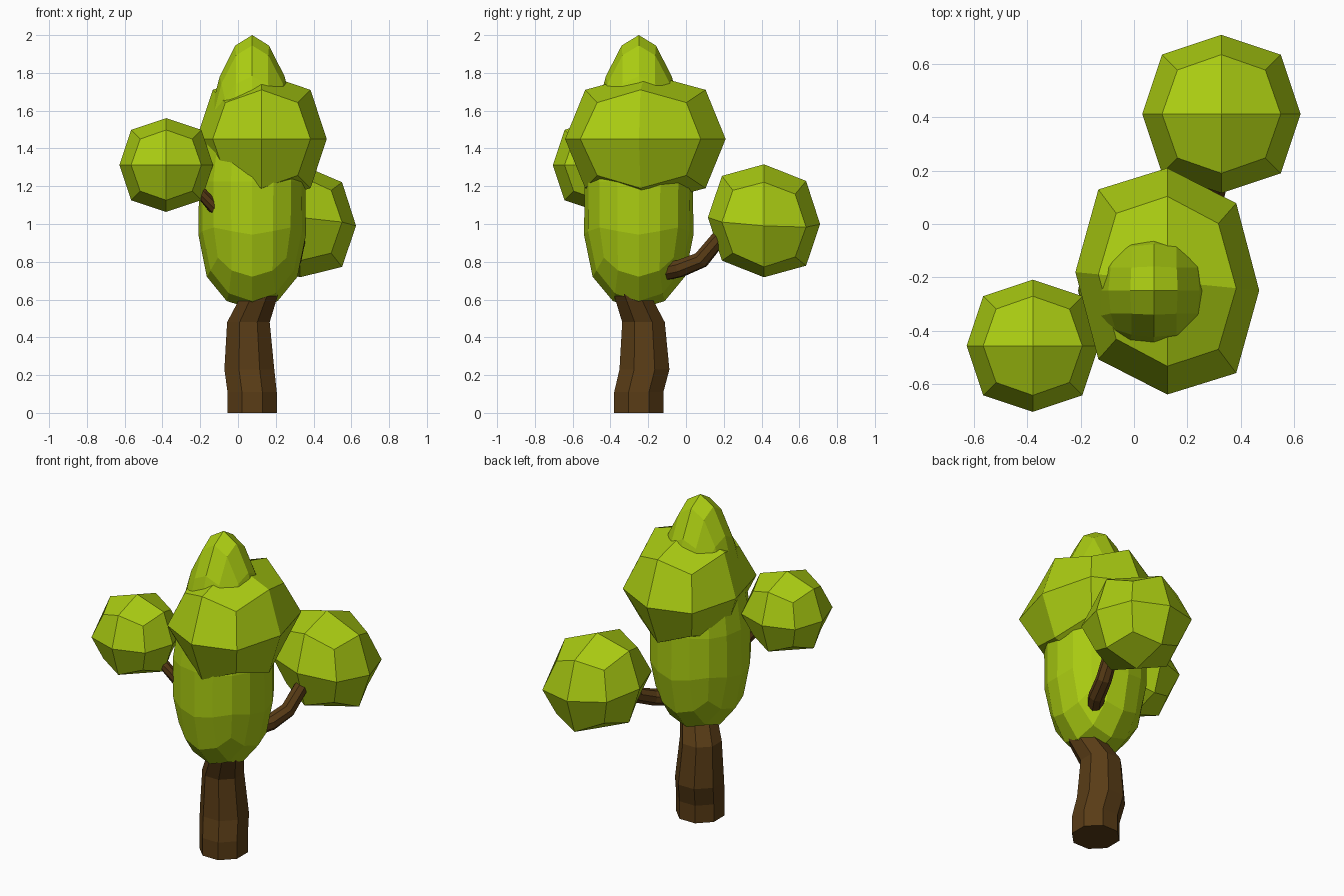
import bpy, bmesh, math
from mathutils import Vector

if "Cube" in bpy.data.objects:
    bpy.data.objects.remove(bpy.data.objects["Cube"])


def material(name, color):
    m = bpy.data.materials.new(name)
    m.diffuse_color = color
    m.use_nodes = True
    m.node_tree.nodes["Principled BSDF"].inputs["Base Color"].default_value = m.diffuse_color
    return m


LEAF = material("leaf_green", (0.40, 0.60, 0.006, 1))
BARK = material("bark_brown", (0.10, 0.045, 0.008, 1))


def link(name, mesh, mat):
    ob = bpy.data.objects.new(name, mesh)
    bpy.context.collection.objects.link(ob)
    mesh.materials.clear()
    mesh.materials.append(mat)
    for p in mesh.polygons:
        p.use_smooth = False
        p.material_index = 0
    return ob


def blob(name, center, half, level=1, taper=1.0, warp=None):
    """Subdivided cube, scaled to an exact bounding box and then warped."""
    bm = bmesh.new()
    bmesh.ops.create_cube(bm, size=2)
    for v in bm.verts:
        if v.co.z > 0:
            v.co.x *= taper
            v.co.y *= taper
    me = bpy.data.meshes.new(name)
    bm.to_mesh(me)
    bm.free()
    ob = link(name, me, LEAF)
    mod = ob.modifiers.new("subdivide", 'SUBSURF')
    mod.levels = level
    mod.use_limit_surface = False
    dg = bpy.context.evaluated_depsgraph_get()
    out = bpy.data.meshes.new_from_object(ob.evaluated_get(dg))
    ob.modifiers.clear()
    ob.data = out
    top = [max(abs(v.co[i]) for v in out.vertices) for i in range(3)]
    for v in out.vertices:
        d = Vector([v.co[i] / top[i] * half[i] for i in range(3)])
        if warp:
            d = warp(d)
        v.co = Vector(center) + d
    return ob


def limb(name, path, sides=8, level_rings=False):
    """Faceted tube through (x, y, z, radius) points."""
    bm = bmesh.new()
    pts = [Vector(p[:3]) for p in path]
    rings = []
    for i, p in enumerate(pts):
        t = (pts[min(i + 1, len(pts) - 1)] - pts[max(i - 1, 0)]).normalized()
        if level_rings:
            t = Vector((0, 0, 1))
        a = Vector((0, 1, 0)) if abs(t.z) > 0.95 else Vector((0, 0, 1))
        u = a.cross(t).normalized()
        w = t.cross(u)
        ring = []
        for k in range(sides):
            ang = 2 * math.pi * (k + 0.5) / sides
            ring.append(bm.verts.new(p + (u * math.cos(ang) + w * math.sin(ang)) * path[i][3]))
        rings.append(ring)
    for r0, r1 in zip(rings, rings[1:]):
        for k in range(sides):
            j = (k + 1) % sides
            bm.faces.new((r0[k], r0[j], r1[j], r1[k]))
    bm.faces.new(rings[0][::-1])
    bm.faces.new(rings[-1])
    bmesh.ops.recalc_face_normals(bm, faces=bm.faces)
    me = bpy.data.meshes.new(name)
    bm.to_mesh(me)
    bm.free()
    return link(name, me, BARK)


# Tall central foliage, tapering to the pointed crown
blob("central_foliage", (0.075, -0.25, 1.275), (0.285, 0.29, 0.725), 2, 0.5,
     lambda d: Vector((d.x, d.y, d.z - 0.05 * (1 - (d.z / 0.725) ** 2))))

# Wide crown around the upper part
blob("crown_foliage", (0.125, -0.215, 1.45), (0.345, 0.425, 0.347), 1, 1,
     lambda d: Vector((d.x, d.y - 0.1 * d.x, d.z)))

# Side foliage balls
blob("left_foliage", (-0.38, -0.457, 1.312), (0.248, 0.248, 0.248))
blob("right_foliage", (0.328, 0.413, 1.017), (0.297, 0.297, 0.299), 1, 1,
     lambda d: Vector((d.x, d.y, d.z - 0.09 * d.x - 0.06 * d.y)))

# Bent trunk
limb("trunk", [(0.075, -0.25, 0, 0.141), (0.075, -0.25, 0.11, 0.141),
               (0.06, -0.22, 0.23, 0.143), (0.055, -0.225, 0.48, 0.122),
               (0.13, -0.3, 0.66, 0.10), (0.12, -0.28, 0.8, 0.07)], 8, True)

# Branches to the side balls
limb("right_branch", [(0.17, -0.15, 0.74, 0.05), (0.25, -0.03, 0.765, 0.048),
                      (0.29, 0.08, 0.81, 0.046), (0.315, 0.17, 0.92, 0.043),
                      (0.33, 0.30, 1.02, 0.035)])
limb("left_branch", [(-0.02, -0.36, 1.04, 0.036), (-0.13, -0.43, 1.09, 0.034),
                     (-0.19, -0.45, 1.16, 0.032), (-0.30, -0.457, 1.27, 0.028)])
